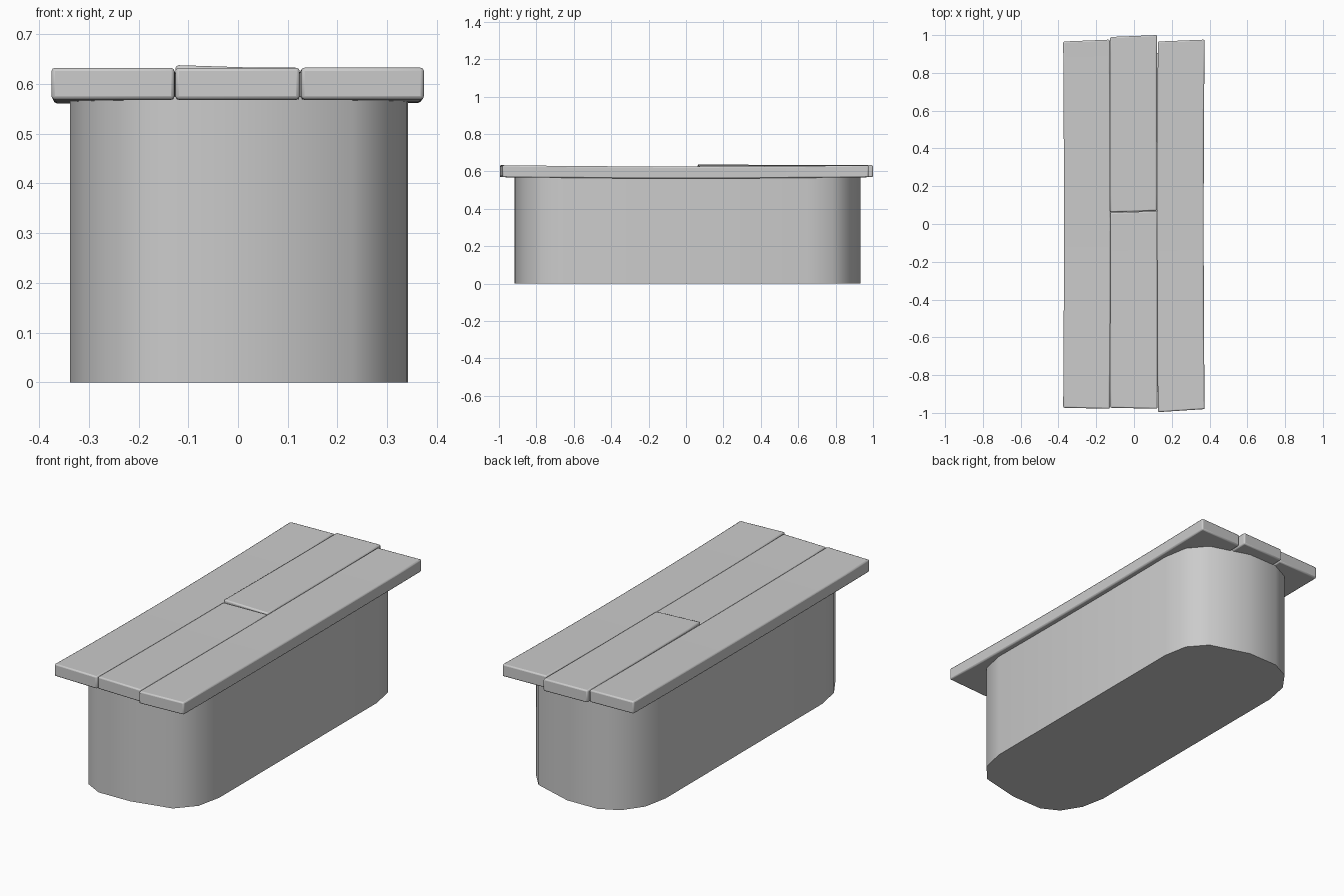
import bpy, bmesh

if "Cube" in bpy.data.objects:
    bpy.data.objects.remove(bpy.data.objects["Cube"])

def finish(name, bm, bevel=0.0):
    bmesh.ops.recalc_face_normals(bm, faces=bm.faces[:])
    mesh = bpy.data.meshes.new(name)
    bm.to_mesh(mesh)
    bm.free()
    ob = bpy.data.objects.new(name, mesh)
    bpy.context.collection.objects.link(ob)
    bpy.context.view_layer.objects.active = ob
    ob.select_set(True)
    bpy.ops.object.shade_smooth_by_angle(angle=0.65)
    ob.select_set(False)
    if bevel:
        mod = ob.modifiers.new("worn_edges", 'BEVEL')
        mod.width = bevel
        mod.segments = 2
        mod.limit_method = 'ANGLE'
        mod.angle_limit = 1.0
    return ob

# Base: rounded block extruded from a slightly irregular oval footprint
footprint = [(.34, -.64), (.312, -.77), (.23, -.863), (.02, -.913),
             (-.16, -.917), (-.25, -.87), (-.312, -.77), (-.338, -.64),
             (-.338, .65), (-.312, .78), (-.24, .88), (-.14, .93),
             (.03, .934), (.24, .87), (.318, .78), (.342, .65)]
bm = bmesh.new()
face = bm.faces.new([bm.verts.new((x, y, 0)) for x, y in footprint])
ext = bmesh.ops.extrude_face_region(bm, geom=[face])
for v in ext["geom"]:
    if isinstance(v, bmesh.types.BMVert):
        v.co.z = .575
finish("base", bm)

# Planks: bars with skewed ends that sag along their length
def plank(name, x0, x1, front, back, sag, lift=(0, 0), wobble=0.0, n=10):
    bm = bmesh.new()
    rings = []
    for i in range(n + 1):
        t = i / n
        ring = []
        for side, x, z in ((0, x0, .569), (1, x1, .569), (1, x1, .633), (0, x0, .633)):
            y = front[side] + (back[side] - front[side]) * t
            dz = sag * (y * y - 1) + lift[side] * (1 - t)
            dx = wobble * 4 * t * (1 - t)
            ring.append(bm.verts.new((x + dx, y, z + dz)))
        rings.append(ring)
    for a, b in zip(rings, rings[1:]):
        for k in range(4):
            bm.faces.new((a[k], a[(k + 1) % 4], b[(k + 1) % 4], b[k]))
    bm.faces.new(rings[0])
    bm.faces.new(rings[-1])
    return finish(name, bm, .007)

plank("left_plank", -.375, -.128, (-.973, -.978), (.966, .976), .008, wobble=.004)
plank("right_plank", .127, .374, (-.996, -.98), (.966, .976), .007, wobble=-.005)
plank("middle_front_plank", -.126, .124, (-.973, -.978), (.06, .068), .007)
plank("middle_back_plank", -.126, .122, (.062, .07), (.99, 1.0), .006, lift=(.011, .003))
